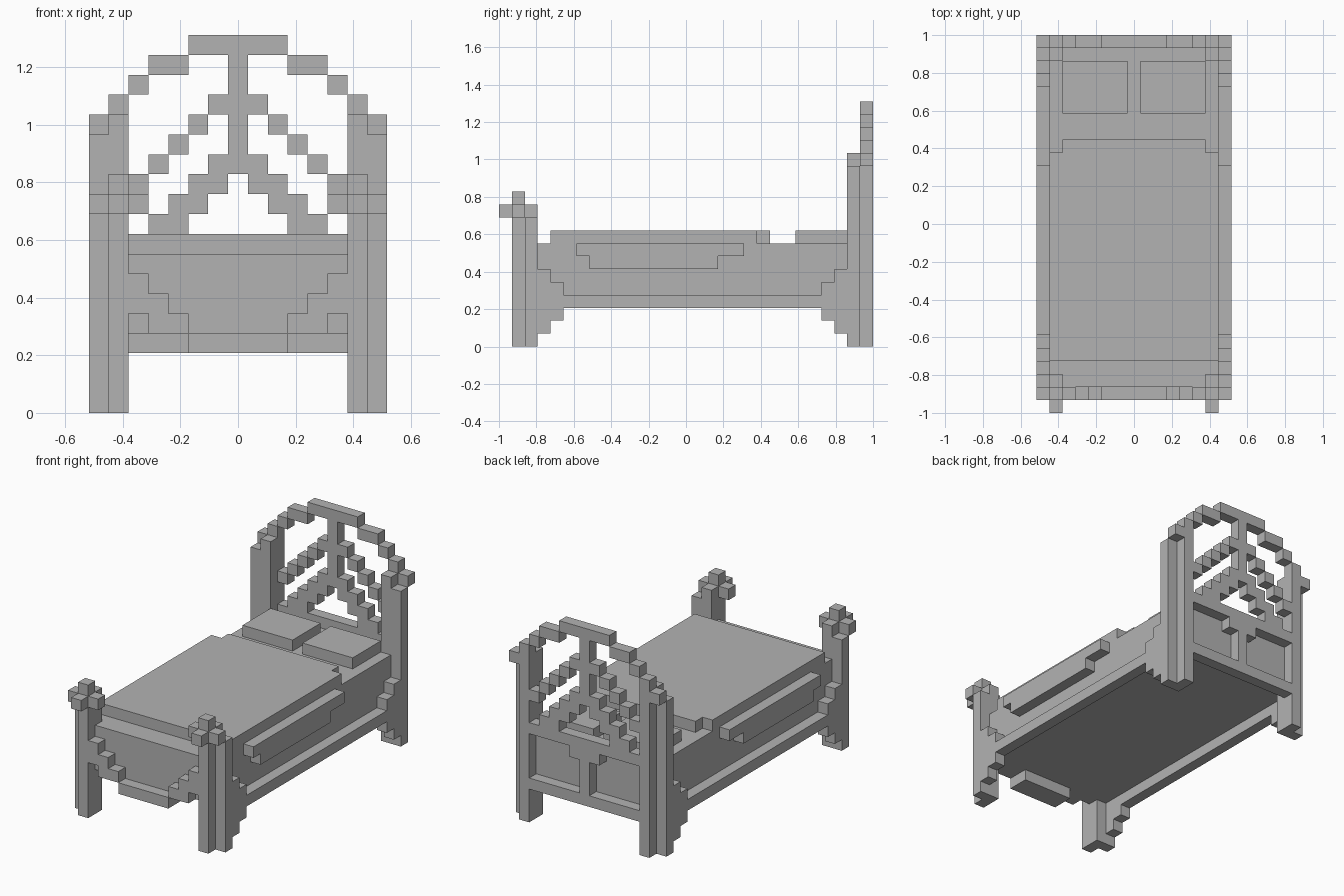
import bpy
import bmesh
from mathutils import Matrix, Vector

cube = bpy.data.objects.get("Cube")
if cube:
    bpy.data.objects.remove(cube, do_unlink=True)

CELL = 2 / 29   # size of one block

grey = bpy.data.materials.new("stone grey")
grey.use_nodes = True
colour = (0.45, 0.45, 0.45, 1)
grey.diffuse_color = colour
grey.node_tree.nodes["Principled BSDF"].inputs["Base Color"].default_value = colour


def blocks(name, boxes, mirror=False):
    """Boxes are (x0, x1, y0, y1, z0, z1) in blocks; y counts from the front."""
    bm = bmesh.new()
    for x0, x1, y0, y1, z0, z1 in boxes:
        for side in ((1, -1) if mirror else (1,)):
            centre = Vector((side * (x0 + x1) / 2, (y0 + y1) / 2 - 14.5, (z0 + z1) / 2))
            size = Vector((x1 - x0, y1 - y0, z1 - z0))
            bmesh.ops.create_cube(
                bm, size=1,
                matrix=Matrix.Translation(centre * CELL) @ Matrix.Diagonal((size * CELL).to_4d()))
    mesh = bpy.data.meshes.new(name)
    bm.to_mesh(mesh)
    bm.free()
    mesh.materials.append(grey)
    obj = bpy.data.objects.new(name, mesh)
    bpy.context.collection.objects.link(obj)
    return obj


def head_run(x, z, width=1, height=1):
    """A run of headboard blocks whose first block is centred on x."""
    return (x - 0.5, x - 0.5 + width, 28, 29, z, z + height)


# Bed base, bedding and pillows
blocks("mattress", [(-6.5, 6.5, 3, 27, 4, 8), (-5.5, 5.5, 2, 3, 4, 8), (-5.5, 5.5, 27, 28, 4, 8)])
blocks("blanket", [(-6.5, 6.5, 4, 20, 8, 9), (-5.5, 5.5, 20, 21, 8, 9)])
blocks("blanket_drape", [(6.5, 7.5, 6, 19, 7, 8), (6.5, 7.5, 7, 17, 6, 7)], True)
blocks("pillow", [(0.5, 5.5, 23, 27, 8, 9)], True)

# Side rails with stepped brackets beside the legs
blocks("side_rail", [(6.5, 7.5, 5, 25, 3, 4)], True)
brackets = []
for y, low, high in ((3, 1, 6), (4, 2, 5)):
    brackets += [(6.5, 7.5, y, y + 1, low, high), (6.5, 7.5, 28 - y + 1, 28 - y + 2, low, high)]
blocks("side_bracket", brackets, True)

# Front legs, notched at the outer corner, with cross-shaped finials
blocks("front_leg", [(5.5, 6.5, 1, 3, 0, 10), (6.5, 7.5, 2, 3, 0, 10)], True)
blocks("front_finial", [(5.5, 6.5, 0, 3, 10, 11), (4.5, 5.5, 1, 2, 10, 11),
                        (6.5, 7.5, 1, 2, 10, 11), (5.5, 6.5, 1, 2, 11, 12)], True)

# Footboard decoration
blocks("footboard_bracket", [(4.5, 5.5, 1, 2, 5, 7), (3.5, 4.5, 1, 2, 4, 6),
                             (2.5, 3.5, 1, 2, 4, 5)], True)
blocks("footboard_apron", [(-2.5, 2.5, 1, 3, 3, 4)])

# Back legs and finials
blocks("back_leg", [(5.5, 6.5, 27, 29, 0, 14), (6.5, 7.5, 27, 28, 0, 14)], True)
blocks("back_finial", [(5.5, 6.5, 27, 29, 14, 15), (6.5, 7.5, 28, 29, 14, 15)], True)

# Headboard frame around two recessed panels
blocks("headboard_frame", [head_run(-5, 3, 11), head_run(-5, 8, 11), head_run(0, 4, 1, 4)])
blocks("headboard_panel_corner", [head_run(1, 7)], True)

# Headboard arch, centre post and slanting lattice
blocks("headboard_arch_top", [head_run(-2, 18, 5)])
blocks("headboard_arch", [head_run(3, 17, 2), head_run(5, 16), head_run(6, 15)], True)
blocks("headboard_post", [head_run(0, 12, 1, 6)])
blocks("upper_lattice", [head_run(x, 16 - x) for x in range(1, 6)], True)
blocks("lower_lattice", [head_run(1, 12)] + [head_run(x, 12 - x, 2) for x in range(1, 4)], True)
